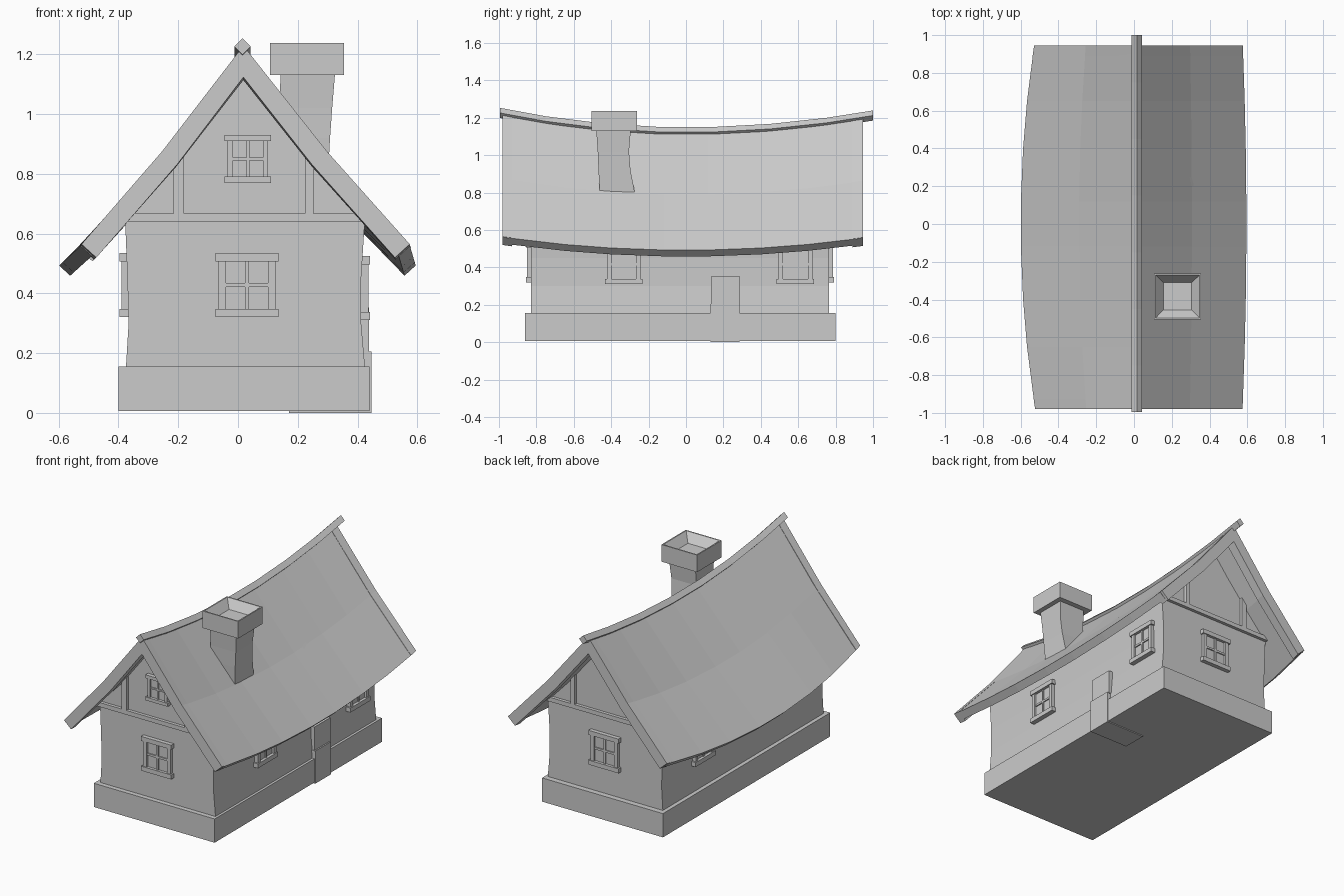
import bpy, bmesh
from mathutils import Matrix

if "Cube" in bpy.data.objects:
    bpy.data.objects.remove(bpy.data.objects["Cube"])


def finish(name, bm):
    bmesh.ops.recalc_face_normals(bm, faces=bm.faces)
    me = bpy.data.meshes.new(name)
    bm.to_mesh(me)
    bm.free()
    ob = bpy.data.objects.new(name, me)
    bpy.context.collection.objects.link(ob)
    return ob


def loft(name, rings):
    """Skin a list of equal-length closed rings and cap both ends."""
    bm = bmesh.new()
    vs = [[bm.verts.new(p) for p in r] for r in rings]
    n = len(vs[0])
    for a, b in zip(vs, vs[1:]):
        for i in range(n):
            bm.faces.new((a[i], a[(i + 1) % n], b[(i + 1) % n], b[i]))
    bm.faces.new(vs[0])
    bm.faces.new(vs[-1])
    return finish(name, bm)


def rect(x0, x1, y0, y1, z):
    return [(x0, y0, z), (x1, y0, z), (x1, y1, z), (x0, y1, z)]


def add_box(bm, x0, x1, y0, y1, z0, z1):
    m = Matrix.Translation(((x0 + x1) / 2, (y0 + y1) / 2, (z0 + z1) / 2))
    bmesh.ops.create_cube(bm, size=1, matrix=m @ Matrix.Diagonal((x1 - x0, y1 - y0, z1 - z0, 1)))


def box(name, *b):
    bm = bmesh.new()
    add_box(bm, *b)
    return finish(name, bm)


# Foundation and doorway on the right side
box("foundation", -0.40, 0.44, -0.86, 0.80, 0.006, 0.155)
box("door", 0.17, 0.438, 0.135, 0.29, 0.2, 0.352)
box("door_step", 0.17, 0.446, 0.13, 0.285, 0.0, 0.205)


# Walls: slightly waisted house section, lofted along the length
def wall_ring(y, apex):
    half = [(0.425, 0.15), (0.412, 0.30), (0.412, 0.45), (0.425, 0.655)]
    left = [(-0.375, 0.15), (-0.366, 0.30), (-0.370, 0.45), (-0.378, 0.655)]
    return [(x, y, z) for x, z in half + [(0.02, apex)] + left[::-1]]


loft("walls", [wall_ring(-0.83, 1.15), wall_ring(0, 1.08), wall_ring(0.765, 1.13)])


# Sagging roof section at a given y
def ridge_z(y):
    return 1.125 + (0.105 if y < 0 else 0.09) * y * y


def roof_ring(y, thick, lift):
    e = y * y / 0.94
    zr, ze = ridge_z(y) + lift, 0.492 + 0.068 * e + lift
    xl, xr, xc = -0.60 + 0.075 * e, 0.595 - 0.02 * e, 0.018
    zm = (zr + ze) / 2 - 0.02
    dx, dz = 0.75 * thick, 0.68 * thick
    top = [(xl, ze), ((xl + xc) / 2, zm), (xc, zr), ((xr + xc) / 2, zm), (xr, ze)]
    bot = [(xr - dx, ze - dz), ((xr + xc) / 2 - dx, zm - dz), (xc, zr - 1.6 * thick),
           ((xl + xc) / 2 + dx, zm - dz), (xl + dx, ze - dz)]
    return [(x, y, z) for x, z in top + bot]


stations = (-0.96, -0.65, -0.4, -0.12, 0.12, 0.4, 0.65, 0.93)
loft("roof", [roof_ring(y, 0.05, 0) for y in stations])
for name, y0, y1 in (("front_bargeboards", -0.98, -0.93), ("back_bargeboards", 0.89, 0.945)):
    loft(name, [roof_ring(y, 0.066, 0.003) for y in (y0, y1)])

# Ridge beam, diamond section, following the sag
ridge = []
for y in (-0.995, -0.75, -0.45, -0.15, 0.15, 0.45, 0.75, 1.0):
    z, r = ridge_z(y) - 0.003, 0.027
    ridge.append([(0.015 - r, y, z), (0.015, y, z - r), (0.015 + r, y, z), (0.015, y, z + r)])
loft("ridge_beam", ridge)

# Timber framing on both gables
for side, y0, y1 in (("front", -0.85, -0.82), ("back", 0.755, 0.785)):
    box(side + "_tie_beam", -0.385, 0.43, y0, y1, 0.64, 0.667)
    box(side + "_left_post", -0.215, -0.18, y0, y1, 0.66, 0.875)
    box(side + "_right_post", 0.225, 0.252, y0, y1, 0.66, 0.875)


# Windows: built facing -y, then turned and placed on the wall
def window(name, pos, w, h, angle):
    bm = bmesh.new()
    u, s, m = w / 2, w * 0.13, w * 0.035
    add_box(bm, -u, u, -0.008, 0.03, 0.01, h - 0.01)             # panes
    for k in (-1, 1):                                          # stiles
        a, b = sorted((k * u, k * (u - s)))
        add_box(bm, a, b, -0.02, 0.03, 0.01, h - 0.01)
    add_box(bm, -m, m, -0.015, 0.03, 0.02, h - 0.02)             # mullions
    add_box(bm, -u + s, u - s, -0.015, 0.03, h / 2 - m, h / 2 + m)
    for z in (0, h - 0.13 * h):                                # sill and lintel
        add_box(bm, -u - 0.01, u + 0.01, -0.026, 0.03, z, z + 0.13 * h)
    bm.transform(Matrix.Translation(pos) @ Matrix.Rotation(angle, 4, "Z"))
    finish(name, bm)


Q = 1.570796
window("front_window", (0.03, -0.83, 0.32), 0.19, 0.215, 0)
window("attic_window", (0.033, -0.83, 0.77), 0.135, 0.16, 0)
window("back_window", (0.02, 0.765, 0.32), 0.19, 0.215, 2 * Q)
window("right_window_front", (0.416, -0.333, 0.31), 0.18, 0.215, Q)
window("right_window_back", (0.416, 0.585, 0.31), 0.18, 0.215, Q)
window("left_window", (-0.37, 0.37, 0.32), 0.18, 0.215, -Q)

# Crooked chimney with a hollowed cap
loft("chimney_shaft", [rect(0.14, 0.30, -0.46, -0.27, 0.78),
                       rect(0.14, 0.308, -0.468, -0.297, 0.92),
                       rect(0.14, 0.315, -0.472, -0.305, 1.02),
                       rect(0.142, 0.325, -0.48, -0.295, 1.14)])
loft("chimney_cap", [rect(0.107, 0.355, -0.505, -0.263, 1.13),
                     rect(0.107, 0.355, -0.505, -0.263, 1.237),
                     rect(0.115, 0.347, -0.497, -0.271, 1.237),
                     rect(0.155, 0.305, -0.455, -0.310, 1.185)])
